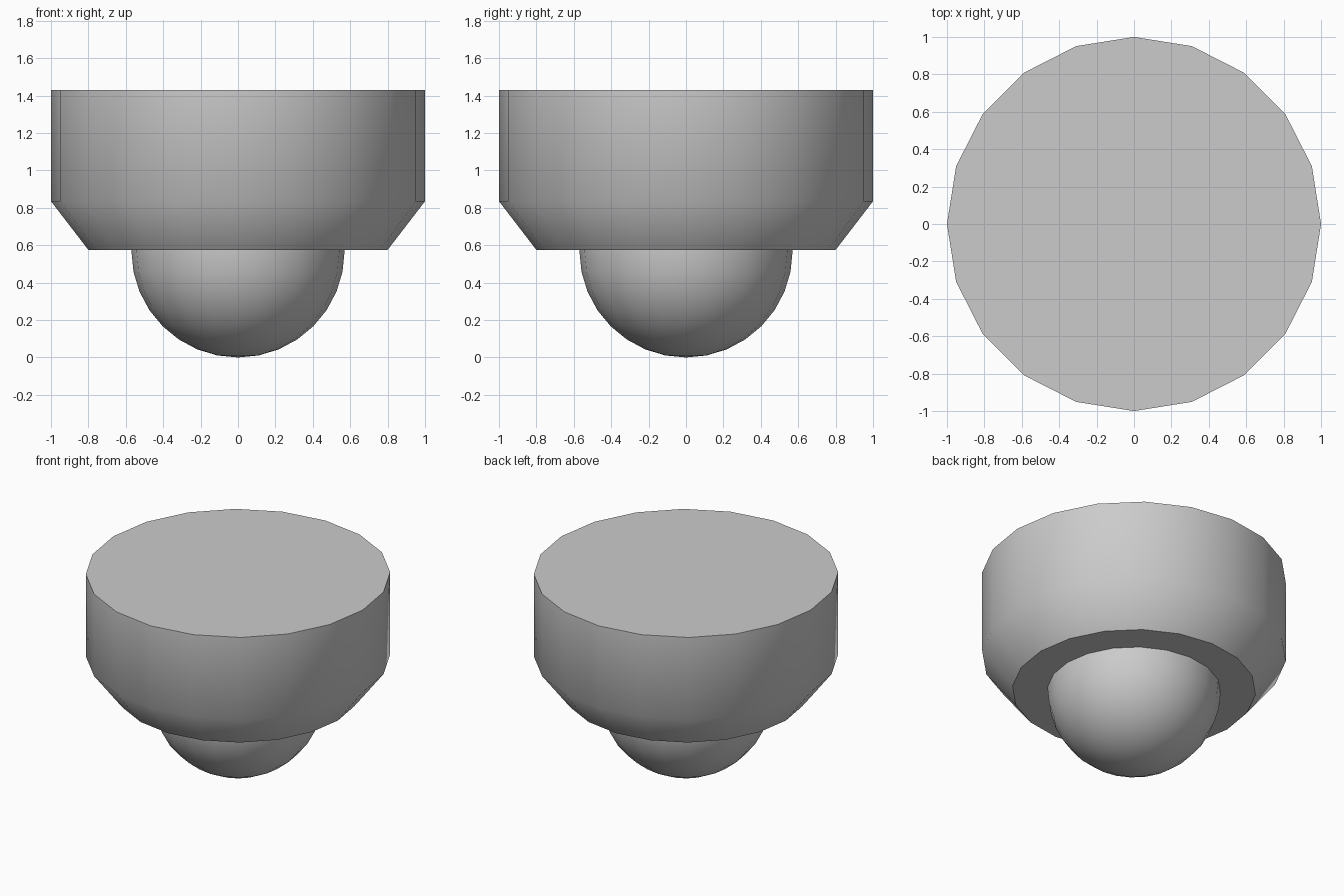
import bpy, bmesh, math

if "Cube" in bpy.data.objects:
    bpy.data.objects.remove(bpy.data.objects["Cube"])

SIDES = 20


def lathe(name, profile, cap=False):
    """Revolve (radius, z) points, listed bottom to top, around z."""
    bm = bmesh.new()
    rings = []
    for r, z in profile:
        if r == 0:
            rings.append([bm.verts.new((0, 0, z))] * SIDES)
        else:
            rings.append([bm.verts.new((r * math.cos(a), r * math.sin(a), z))
                          for a in (math.tau * i / SIDES for i in range(SIDES))])
    for low, high in zip(rings, rings[1:]):
        for i in range(SIDES):
            j = (i + 1) % SIDES
            corners = [low[i], low[j], high[j], high[i]]
            bm.faces.new(list(dict.fromkeys(corners)))
    if cap:
        bm.faces.new(rings[0][::-1])
        bm.faces.new(rings[-1])
    mesh = bpy.data.meshes.new(name)
    bm.to_mesh(mesh)
    bm.free()
    obj = bpy.data.objects.new(name, mesh)
    bpy.context.collection.objects.link(obj)
    bpy.ops.object.select_all(action='DESELECT')
    obj.select_set(True)
    bpy.context.view_layer.objects.active = obj
    bpy.ops.object.shade_smooth_by_angle(angle=math.radians(45))
    return obj


# Chamfered round housing
lathe("housing", [(0.80, 0.575), (1.0, 0.835), (1.0, 1.43)], cap=True)

# Hemispherical dome hanging below the housing
R, STEPS = 0.57, 8
arc = [math.pi / 2 * i / STEPS for i in range(STEPS + 1)]
dome = [(R * math.sin(a), R * (1 - math.cos(a))) for a in arc]
lathe("dome_cover", dome + [(R, 0.575)])
